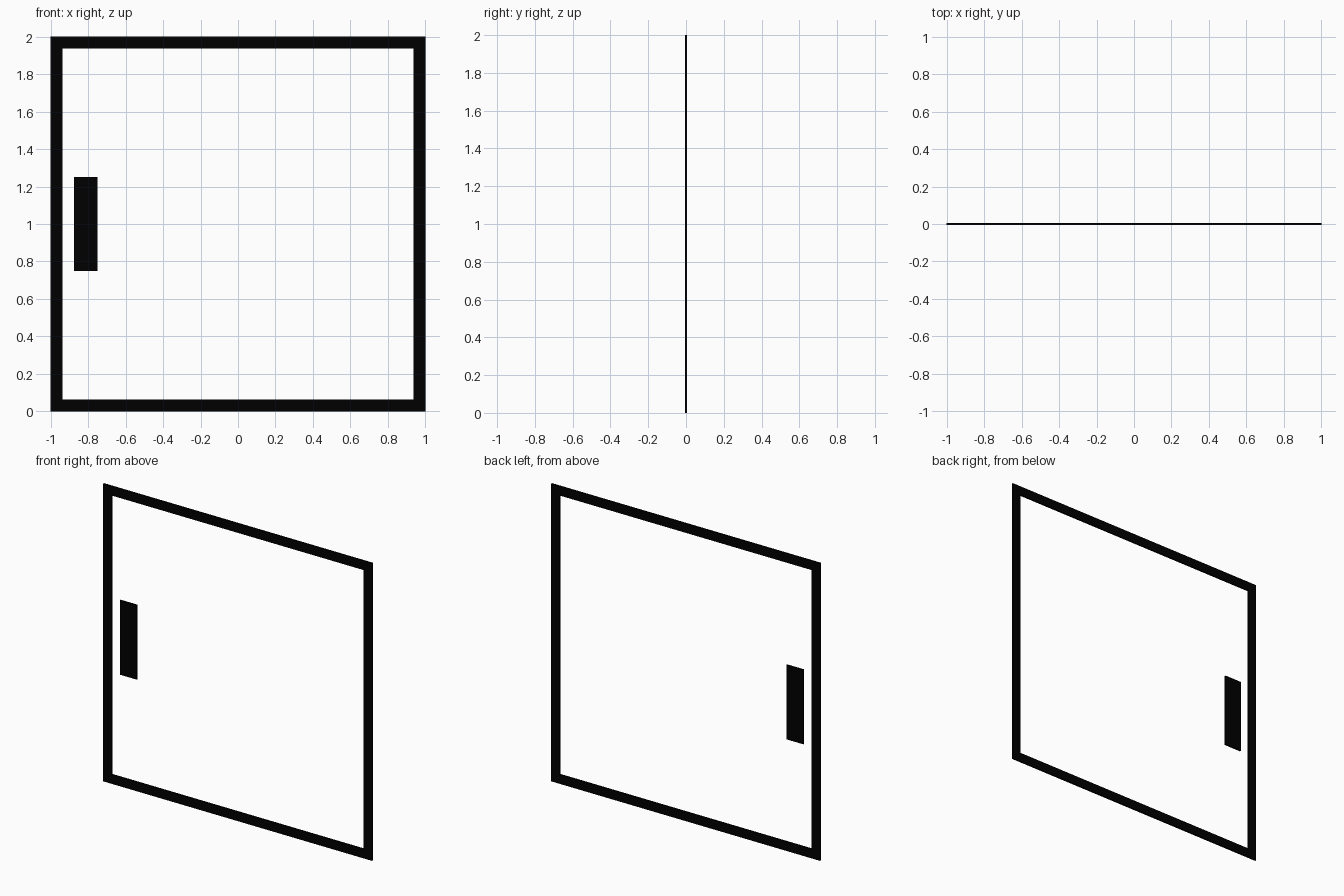
import bpy

if "Cube" in bpy.data.objects:
    bpy.data.objects.remove(bpy.data.objects["Cube"])

T = 0.01      # overall thickness
W = 0.0625    # frame bar width

black = bpy.data.materials.new("black")
black.diffuse_color = (0, 0, 0, 1)
black.use_nodes = True
black.node_tree.nodes["Principled BSDF"].inputs["Base Color"].default_value = black.diffuse_color


def box(name, x0, x1, z0, z1):
    bpy.ops.mesh.primitive_cube_add(size=1, location=((x0 + x1) / 2, 0, (z0 + z1) / 2))
    ob = bpy.context.object
    ob.name = name
    ob.scale = (x1 - x0, T, z1 - z0)
    bpy.ops.object.transform_apply(location=False, rotation=False, scale=True)
    ob.data.materials.append(black)


# Open frame: two full-height stiles, rails between them
box("left_stile", -1, -1 + W, 0, 2)
box("right_stile", 1 - W, 1, 0, 2)
box("bottom_rail", -1 + W, 1 - W, 0, W)
box("top_rail", -1 + W, 1 - W, 2 - W, 2)

# Handle plate
box("handle_plate", -0.875, -0.75, 0.75, 1.25)
